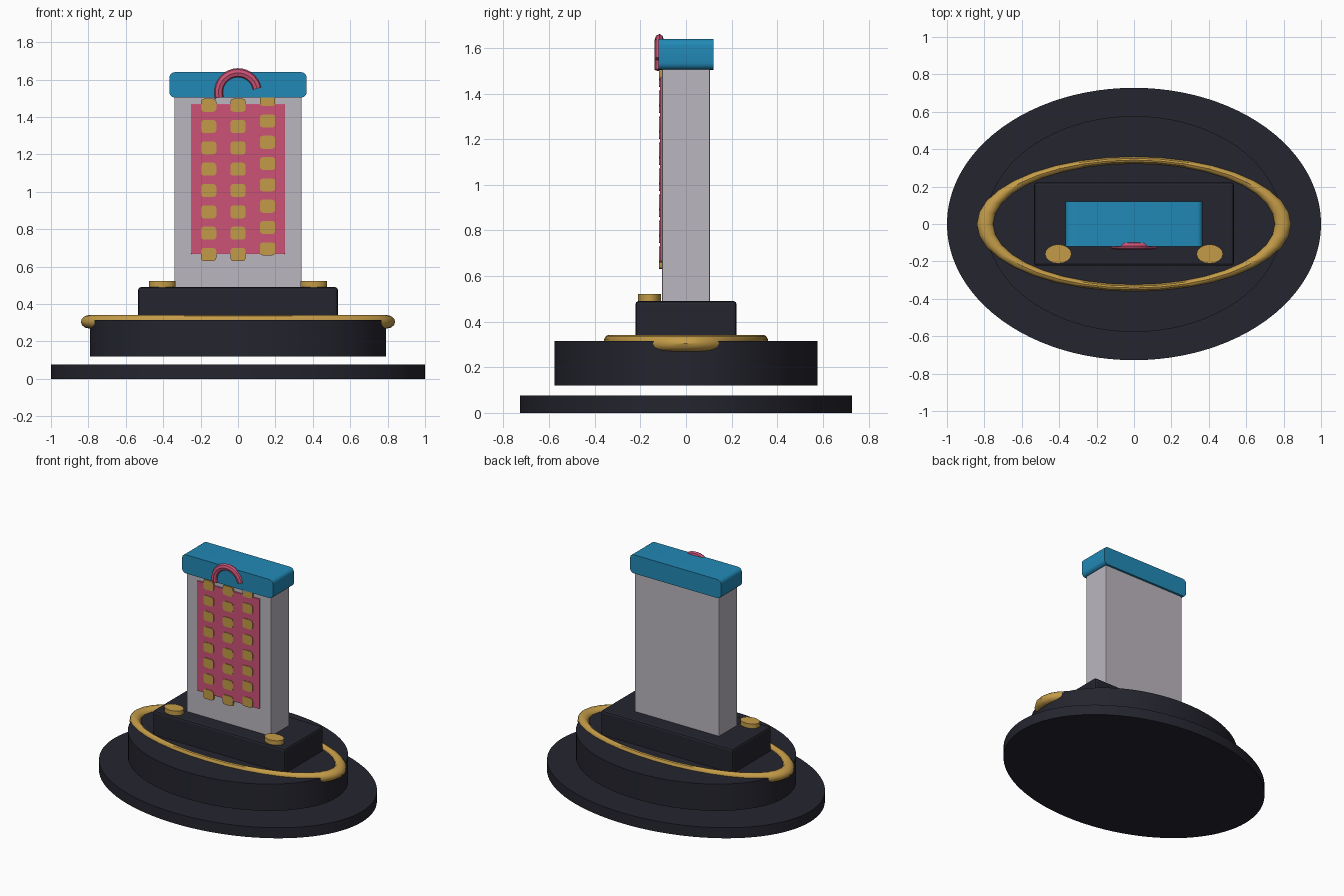
import bpy, math

if "Cube" in bpy.data.objects:
    bpy.data.objects.remove(bpy.data.objects["Cube"])


def material(name, rgb):
    m = bpy.data.materials.new(name)
    m.diffuse_color = (*rgb, 1)
    m.use_nodes = True
    m.node_tree.nodes["Principled BSDF"].inputs["Base Color"].default_value = m.diffuse_color
    return m


DARK = material("charcoal", (0.018, 0.018, 0.028))
GREY = material("warm grey", (0.50, 0.47, 0.52))
BLUE = material("blue", (0.016, 0.25, 0.47))
PINK = material("pink", (0.60, 0.085, 0.18))
GOLD = material("gold", (0.55, 0.33, 0.065))


def finish(obj, name, mat, smooth=True):
    obj.name = name
    obj.data.materials.append(mat)
    bpy.ops.object.select_all(action='DESELECT')
    obj.select_set(True)
    bpy.context.view_layer.objects.active = obj
    bpy.ops.object.transform_apply(location=False, rotation=False, scale=True)
    if smooth:
        bpy.ops.object.shade_smooth_by_angle(angle=math.radians(35))
    return obj


def disc(name, mat, x, y, rx, ry, z0, z1, sides):
    bpy.ops.mesh.primitive_cylinder_add(vertices=sides, radius=1, depth=1,
                                        location=(x, y, (z0 + z1) / 2))
    obj = bpy.context.object
    obj.scale = (rx, ry, z1 - z0)
    return finish(obj, name, mat)


def box(name, mat, x0, x1, y0, y1, z0, z1, bevel=0.0):
    bpy.ops.mesh.primitive_cube_add(size=1, location=((x0 + x1) / 2, (y0 + y1) / 2, (z0 + z1) / 2))
    obj = bpy.context.object
    obj.scale = (x1 - x0, y1 - y0, z1 - z0)
    finish(obj, name, mat, False)
    if bevel:
        mod = obj.modifiers.new("bevel", 'BEVEL')
        mod.width, mod.segments = bevel, 2
    return obj


def rounded_slab(name, mat, cx, cz, w, h, y0, y1, r, steps):
    """Rounded rectangle in the xz plane, extruded along y."""
    pts = []
    for k, (sx, sz) in enumerate(((1, 1), (-1, 1), (-1, -1), (1, -1))):
        for i in range(steps + 1):
            a = math.pi / 2 * (k + i / steps)
            pts.append((cx + sx * (w / 2 - r) + r * math.cos(a),
                        cz + sz * (h / 2 - r) + r * math.sin(a)))
    n = len(pts)
    verts = [(x, y, z) for y in (y0, y1) for x, z in pts]
    faces = [tuple(range(n)), tuple(reversed(range(n, 2 * n)))]
    faces += [(i, i + n, (i + 1) % n + n, (i + 1) % n) for i in range(n)]
    mesh = bpy.data.meshes.new(name)
    mesh.from_pydata(verts, [], faces)
    obj = bpy.data.objects.new(name, mesh)
    bpy.context.collection.objects.link(obj)
    return finish(obj, name, mat)


# Oval base and floating upper tier
disc("base_disc", DARK, 0, 0, 1.0, 0.728, 0, 0.077, 96)
disc("upper_disc", DARK, 0, 0, 0.792, 0.577, 0.12, 0.315, 96)

# Gold oval ring
bpy.ops.mesh.primitive_torus_add(major_segments=36, minor_segments=12, major_radius=0.795,
                                 minor_radius=0.045, location=(0, 0, 0.305))
ring = bpy.context.object
ring.scale = (1, 0.43, 0.8)
finish(ring, "oval_ring", GOLD)

# Plinth, column and cap
box("plinth", DARK, -0.534, 0.534, -0.222, 0.222, 0.30, 0.49, 0.014)
box("column", GREY, -0.34, 0.34, -0.105, 0.105, 0.48, 1.515, 0.005)
rounded_slab("cap", BLUE, 0, 1.572, 0.734, 0.136, -0.121, 0.121, 0.03, 4)

# Front panel with three columns of studs
box("front_panel", PINK, -0.252, 0.252, -0.114, -0.10, 0.668, 1.47, 0.003)
for col, (x, z) in enumerate(((-0.157, 0.665), (0.0, 0.665), (0.158, 0.695))):
    for row in range(8):
        rounded_slab(f"stud_{col}_{row}", GOLD, x, z + row * 0.114, 0.082, 0.07,
                     -0.118, -0.103, 0.016, 2)

# Knobs on the plinth
for side, x in (("left", -0.405), ("right", 0.405)):
    disc(f"knob_{side}", GOLD, x, -0.16, 0.071, 0.051, 0.485, 0.522, 16)

# Arched handle on the cap
curve = bpy.data.curves.new("handle", 'CURVE')
curve.dimensions = '3D'
curve.bevel_depth = 0.025
curve.bevel_resolution = 2
curve.use_fill_caps = True
spline = curve.splines.new('POLY')
spline.points.add(16)
for i, p in enumerate(spline.points):
    a = math.radians(11 + i * 185 / 16)
    p.co = (0.104 * math.cos(a), 0, 0.104 * math.sin(a), 1)
handle = bpy.data.objects.new("handle", curve)
bpy.context.collection.objects.link(handle)
bpy.ops.object.select_all(action='DESELECT')
handle.select_set(True)
bpy.context.view_layer.objects.active = handle
bpy.ops.object.convert(target='MESH')
handle = bpy.context.object
handle.location = (0, -0.117, 1.532)
handle.scale = (1, 0.8, 1)
finish(handle, "handle", PINK)
